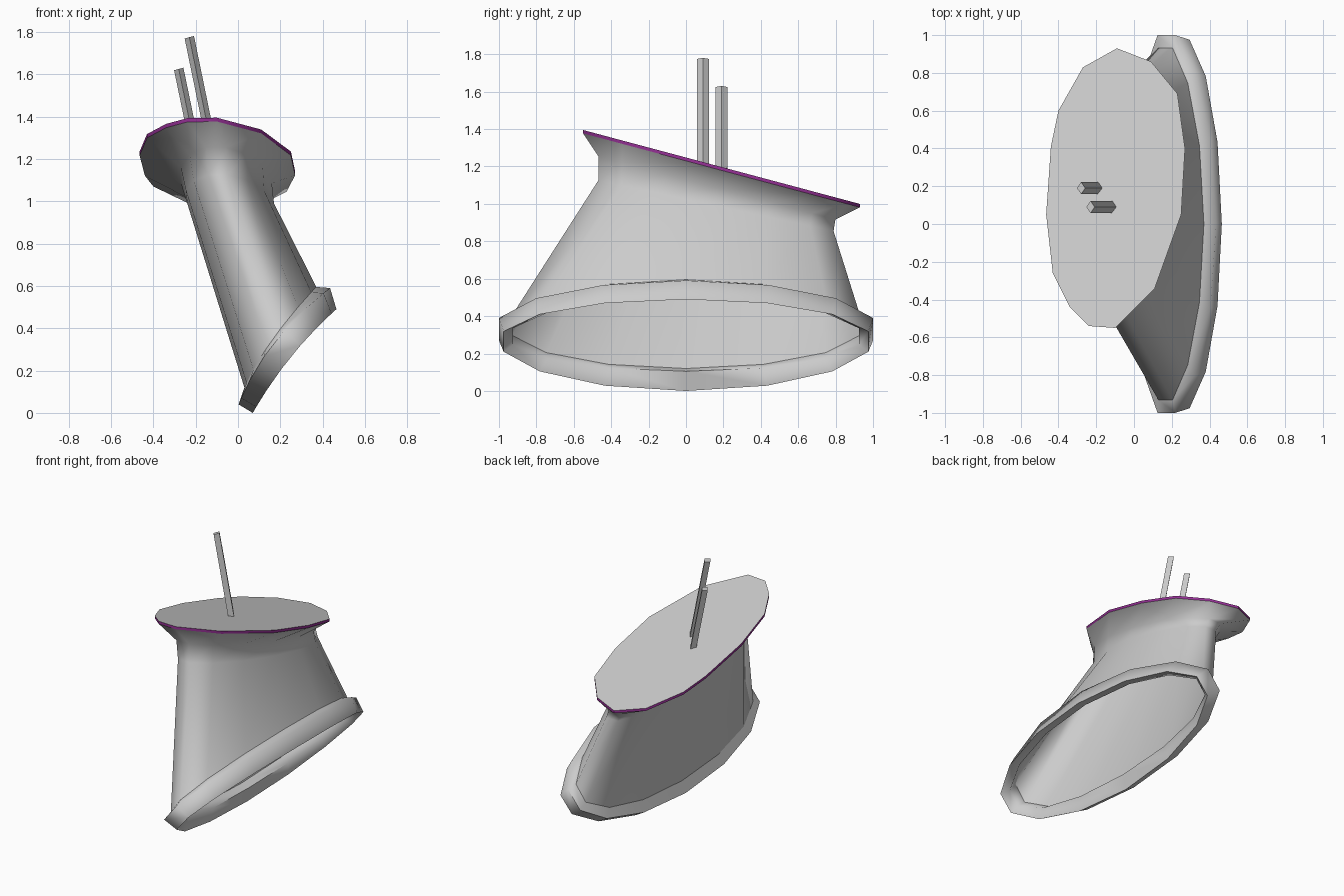
import bpy, bmesh, math
from mathutils import Vector

if "Cube" in bpy.data.objects:
    bpy.data.objects.remove(bpy.data.objects["Cube"])

N = 14
ANGLES = [2 * math.pi * i / N for i in range(N)]


def finish(name, bm, angle=50, smooth=True):
    me = bpy.data.meshes.new(name)
    bm.to_mesh(me)
    bm.free()
    ob = bpy.data.objects.new(name, me)
    bpy.context.collection.objects.link(ob)
    if smooth:
        bpy.ops.object.select_all(action='DESELECT')
        ob.select_set(True)
        bpy.context.view_layer.objects.active = ob
        bpy.ops.object.shade_smooth_by_angle(angle=math.radians(angle))
    return ob


def loft(name, rings, closed=False, caps=False, angle=50):
    """Skin a list of rings, ordered from bottom to top."""
    bm = bmesh.new()
    vs = [[bm.verts.new(p) for p in r] for r in rings]
    pairs = list(zip(vs, vs[1:])) + ([(vs[-1], vs[0])] if closed else [])
    n = len(rings[0])
    for a, b in pairs:
        for i in range(n):
            j = (i + 1) % n
            bm.faces.new((a[i], a[j], b[j], b[i]))
    if caps:
        bm.faces.new(vs[0][::-1])
        bm.faces.new(vs[-1])
    if closed or caps:
        bmesh.ops.recalc_face_normals(bm, faces=bm.faces)
    return finish(name, bm, angle)


def saddle(low, tip, high):
    """Curved oval through a low point, two mirrored side tips and a high point."""
    pts = []
    for t in ANGLES:
        c, s = math.cos(t), math.sin(t)

        def mix(k):
            return tip[k] + (high[k] - low[k]) / 2 * c + ((high[k] + low[k]) / 2 - tip[k]) * c * c
        pts.append((mix(0), tip[1] * s, mix(2)))
    return pts


def neck(x, rx, y, ry, z, slope, lean):
    return [(x + rx * math.cos(t) + lean * math.sin(t), y + ry * math.sin(t),
             z - slope * ry * math.sin(t)) for t in ANGLES]


# Curved oval foot rim
joint = saddle((0.03, 0, 0.12), (0.165, 0.955, 0.35), (0.37, 0, 0.595))
outer = saddle((0.003, 0, 0.04), (0.17, 1.025, 0.33), (0.435, 0, 0.59))
lip = saddle((0.07, 0, 0.0), (0.25, 1.0, 0.265), (0.465, 0, 0.49))
inner = saddle((0.09, 0, 0.105), (0.22, 0.95, 0.29), (0.405, 0, 0.50))
loft("foot_rim", [joint, outer, lip, inner], closed=True, angle=75)

# Sloping plate outline, counter-clockwise from +x
outline = [(0.27, 0.40), (0.23, 0.69), (0.09, 0.86), (-0.09, 0.93), (-0.27, 0.83),
           (-0.40, 0.60), (-0.44, 0.41), (-0.465, 0.05), (-0.43, -0.26), (-0.34, -0.44),
           (-0.24, -0.54), (-0.10, -0.55), (0.11, -0.34), (0.25, 0.05)]


def plate(drop):
    return [(x, y, 1.248 - 0.267 * y - drop) for x, y in outline]


# Hollow leaning body with a neck that flares out to the plate
low_neck = neck(-0.035, 0.205, 0.16, 0.645, 0.99, 0.215, 0.06)
high_neck = neck(-0.055, 0.215, 0.165, 0.65, 1.085, 0.267, 0.05)
loft("body", [joint, low_neck, high_neck, plate(0.018)], angle=70)

# Coloured edge band
band = loft("edge_band", [plate(0.018), plate(0.0)])
purple = bpy.data.materials.new("purple")
purple.diffuse_color = (0.30, 0.03, 0.30, 1)
purple.use_nodes = True
purple.node_tree.nodes["Principled BSDF"].inputs["Base Color"].default_value = purple.diffuse_color
band.data.materials.append(purple)

# Flat top plate
bm = bmesh.new()
bm.faces.new([bm.verts.new(p) for p in plate(0.0)])
finish("top_plate", bm, smooth=False)


# Two leaning four-sided rods
def rod(name, base, tip):
    rings = []
    for p in (base, tip):
        rings.append([Vector(p) + Vector((0.022 * math.cos(a), 0.032 * math.sin(a),
                                          0.006 * math.cos(a)))
                      for a in (math.pi / 2 * k for k in range(4))])
    loft(name, rings, caps=True, angle=30)


rod("long_rod", (-0.115, 0.09, 1.215), (-0.23, 0.09, 1.775))
rod("short_rod", (-0.19, 0.19, 1.19), (-0.28, 0.19, 1.625))
